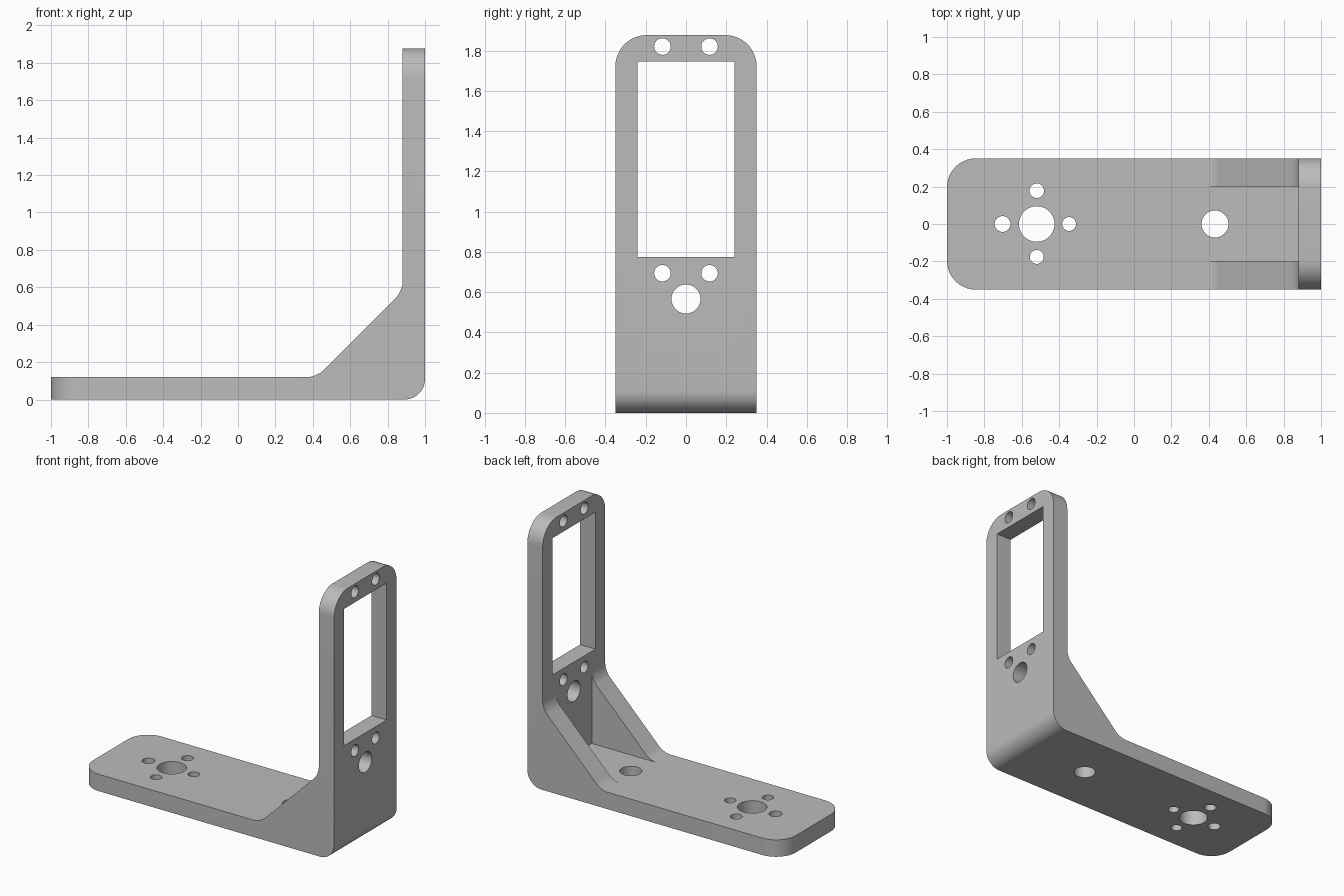
import bpy, bmesh, math
from mathutils import Vector, Matrix

old = bpy.data.objects.get("Cube")
if old:
    bpy.data.objects.remove(old, do_unlink=True)

HALF_WIDTH, TOP, THICK, WALL_X = 0.351, 1.877, 0.12, 0.88

grey = bpy.data.materials.new("plain grey")
grey.use_nodes = True
grey.diffuse_color = (0.5, 0.5, 0.5, 1)
grey.node_tree.nodes["Principled BSDF"].inputs["Base Color"].default_value = (0.5, 0.5, 0.5, 1)


def finish(name, bm):
    bmesh.ops.recalc_face_normals(bm, faces=bm.faces[:])
    mesh = bpy.data.meshes.new(name)
    bm.to_mesh(mesh)
    bm.free()
    mesh.materials.append(grey)
    obj = bpy.data.objects.new(name, mesh)
    bpy.context.collection.objects.link(obj)
    return obj


def round_edges(bm, test, radius):
    """Round every edge whose two ends both pass the test."""
    edges = [e for e in bm.edges if all(test(v.co) for v in e.verts)]
    bmesh.ops.bevel(bm, geom=edges, offset=radius, offset_type='OFFSET',
                    segments=12, profile=0.5, affect='EDGES', clamp_overlap=False)


def near(a, b):
    return abs(a - b) < 0.001


def box(name, low, high):
    low, high = Vector(low), Vector(high)
    bm = bmesh.new()
    bmesh.ops.create_cube(bm, size=1, matrix=Matrix.Translation((low + high) / 2)
                          @ Matrix.Diagonal((*(high - low), 1)))
    return finish(name, bm)


def drill(name, centre, radius, along_x=False):
    bm = bmesh.new()
    turn = Matrix.Rotation(math.pi / 2, 4, 'Y') if along_x else Matrix.Identity(4)
    bmesh.ops.create_cone(bm, cap_ends=True, segments=40, radius1=radius, radius2=radius,
                          depth=0.4, matrix=Matrix.Translation(centre) @ turn)
    return finish(name, bm)


def cut(target, cutter):
    cutter.hide_render = True
    mod = target.modifiers.new("cut", 'BOOLEAN')
    mod.operation, mod.solver, mod.object = 'DIFFERENCE', 'EXACT', cutter
    bpy.context.view_layer.objects.active = target
    bpy.ops.object.modifier_apply(modifier=mod.name)
    bpy.data.objects.remove(cutter, do_unlink=True)


# Side profile of the angle bracket with its diagonal gusset, extruded across the width
profile = [(-1, 0), (1, 0), (1, TOP), (WALL_X, TOP), (WALL_X, 0.58), (0.42, THICK), (-1, THICK)]
bm = bmesh.new()
face = bm.faces.new([bm.verts.new((x, -HALF_WIDTH, z)) for x, z in profile])
side = bmesh.ops.extrude_face_region(bm, geom=[face])
bmesh.ops.translate(bm, vec=(0, 2 * HALF_WIDTH, 0),
                    verts=[g for g in side["geom"] if isinstance(g, bmesh.types.BMVert)])
bmesh.ops.recalc_face_normals(bm, faces=bm.faces[:])

# Rounded heel, gusset blends and plate corners
round_edges(bm, lambda p: near(p.x, 1) and near(p.z, 0), 0.11)
round_edges(bm, lambda p: near(p.x, WALL_X) and near(p.z, 0.58), 0.05)
round_edges(bm, lambda p: near(p.x, 0.42) and near(p.z, THICK), 0.05)
for sign in (-1, 1):
    round_edges(bm, lambda p: near(p.x, -1) and near(p.y, sign * HALF_WIDTH), 0.155)
    round_edges(bm, lambda p: near(p.z, TOP) and near(p.y, sign * HALF_WIDTH), 0.155)
bracket = finish("angle_bracket", bm)

# Open space between the two gussets, and the rectangular window
cut(bracket, box("gusset_gap", (0.3, -0.2, THICK), (WALL_X, 0.2, 0.75)))
cut(bracket, box("window_cutter", (0.7, -0.24, 0.774), (1.2, 0.24, 1.745)))

# Holes through the base: x, y, radius
for x, y, r in [(-0.52, 0, 0.095), (-0.703, 0, 0.042), (-0.347, 0, 0.037),
                (-0.52, 0.178, 0.039), (-0.52, -0.176, 0.037), (0.433, 0, 0.072)]:
    cut(bracket, drill("base_hole", (x, y, 0.06), r))

# Holes through the upright: y, z, radius
for y, z, r in [(-0.117, 1.82, 0.041), (0.117, 1.82, 0.041),
                (-0.117, 0.694, 0.041), (0.117, 0.694, 0.041), (0, 0.566, 0.072)]:
    cut(bracket, drill("upright_hole", (0.94, y, z), r, along_x=True))

bpy.ops.object.select_all(action='DESELECT')
bracket.select_set(True)
bpy.context.view_layer.objects.active = bracket
bpy.ops.object.shade_smooth_by_angle(angle=math.radians(30))
